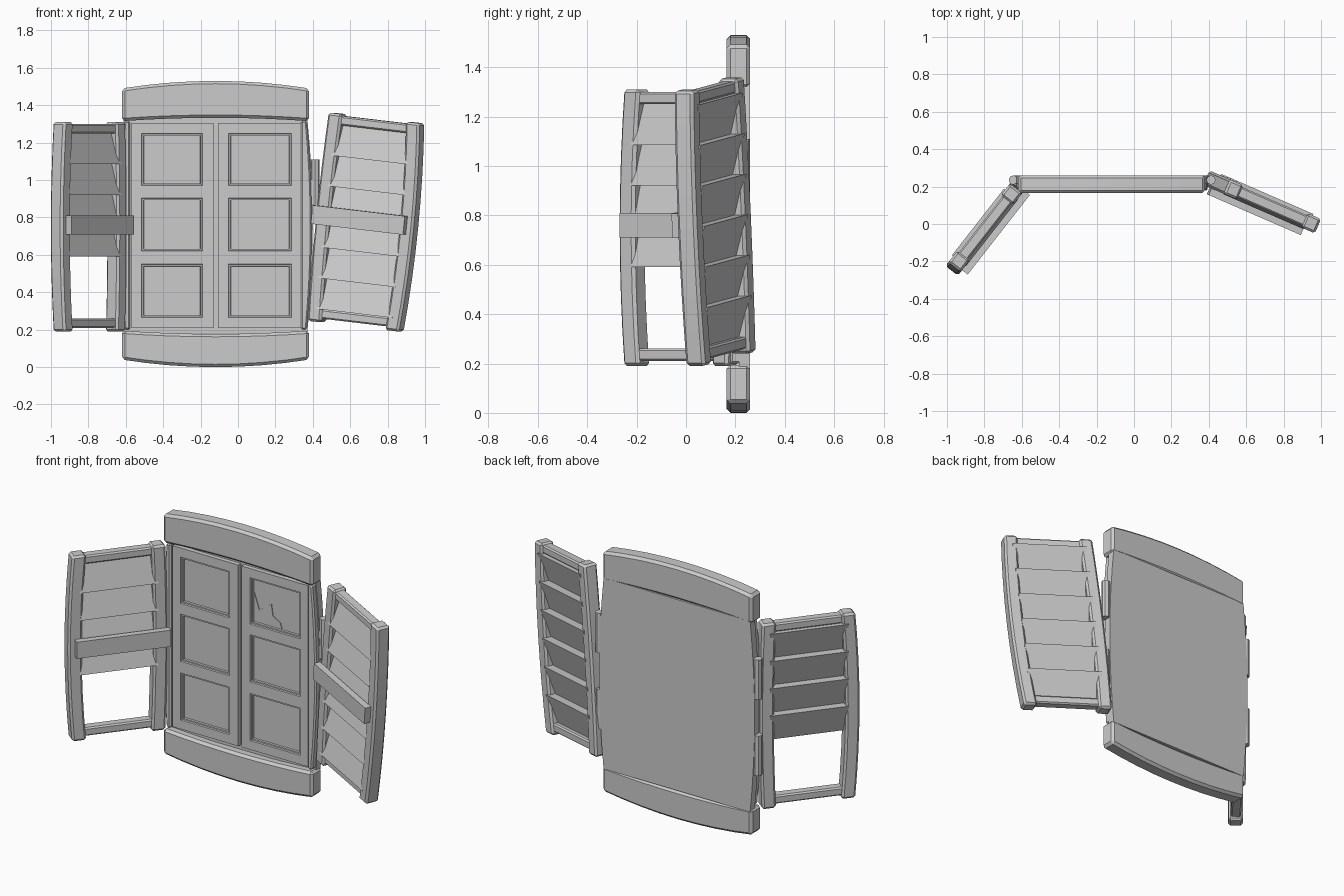
import bpy, bmesh
from math import radians
from mathutils import Matrix

cube = bpy.data.objects.get("Cube")
if cube:
    bpy.data.objects.remove(cube)

grey = bpy.data.materials.new("plain grey")
grey.use_nodes = True
grey.diffuse_color = (0.6, 0.6, 0.6, 1)
grey.node_tree.nodes["Principled BSDF"].inputs["Base Color"].default_value = (0.6, 0.6, 0.6, 1)


def finish(name, bm, bevel=0, place=Matrix()):
    mesh = bpy.data.meshes.new(name)
    bm.to_mesh(mesh)
    bm.free()
    mesh.materials.append(grey)
    ob = bpy.data.objects.new(name, mesh)
    bpy.context.collection.objects.link(ob)
    ob.matrix_world = place
    if bevel:
        mod = ob.modifiers.new("Bevel", "BEVEL")
        mod.width = bevel
        mod.segments = 1
        mod.limit_method = "ANGLE"
        mod.angle_limit = radians(35)
    return ob


def prism(name, points, start, end, axis="y", bevel=0, place=Matrix()):
    """Extrude an outline: (x, z) along y, or (y, z) along x."""
    bm = bmesh.new()
    put = (lambda p, d: (p[0], d, p[1])) if axis == "y" else (lambda p, d: (d, p[0], p[1]))
    a = [bm.verts.new(put(p, start)) for p in points]
    b = [bm.verts.new(put(p, end)) for p in points]
    bm.faces.new(a)
    bm.faces.new(b[::-1])
    for i in range(len(a)):
        j = (i + 1) % len(a)
        bm.faces.new((a[i], b[i], b[j], a[j]))
    bmesh.ops.recalc_face_normals(bm, faces=bm.faces)
    return finish(name, bm, bevel, place)


def box(name, x0, x1, y0, y1, z0, z1, bevel=0, place=Matrix()):
    return prism(name, [(x0, z0), (x1, z0), (x1, z1), (x0, z1)], y0, y1, "y", bevel, place)


def arc(a, b, rise, n=8):
    """Pairs (t, bulge) running from a to b."""
    return [(a + (b - a) * i / n, rise * (1 - (2 * i / n - 1) ** 2)) for i in range(n + 1)]


# Window frame
MID, BACK = -0.12, 0.26


def cap(name, inner, outer, sign):
    low = [(x, inner + sign * d) for x, d in arc(-0.62, 0.38, 0.018)]
    high = [(x, outer + sign * d) for x, d in arc(0.38, -0.62, 0.04)]
    prism(name, low + high, 0.165, BACK, bevel=0.015)


cap("lintel", 1.315, 1.49, 1)
cap("sill", 0.195, 0.04, -1)

right = [(0.37 + d, z) for z, d in arc(0.18, 1.335, 0.03)]
left = [(-0.61 - d, z) for z, d in arc(1.335, 0.18, 0.03)]
prism("back_panel", right + left, 0.215, BACK - 0.001)
for side, name in ((-1, "right_jamb"), (1, "left_jamb")):
    outer = [(MID + side * (0.487 + d), z) for z, d in arc(0.2, 1.315, 0.027)]
    inside = [(MID + side * 0.458, 1.315), (MID + side * 0.458, 0.2)]
    prism(name, outer + inside, 0.18, BACK - 0.003, bevel=0.008)


# Sashes with sunken panes
def sash(name, xs):
    bm = bmesh.new()
    zs = [0.21, 0.265, 0.55, 0.62, 0.905, 0.97, 1.25, 1.305]
    grid = [[bm.verts.new((x, 0.188, z)) for x in xs] for z in zs]
    panes = []
    for j in range(len(zs) - 1):
        for i in range(len(xs) - 1):
            f = bm.faces.new((grid[j][i], grid[j][i + 1], grid[j + 1][i + 1], grid[j + 1][i]))
            if i == 1 and j % 2:
                panes.append(f)
    rim = [e for e in bm.edges if e.is_boundary]
    new = bmesh.ops.extrude_edge_only(bm, edges=rim)["geom"]
    for v in new:
        if isinstance(v, bmesh.types.BMVert):
            v.co.y = 0.22
    bmesh.ops.inset_individual(bm, faces=panes, thickness=0.004, depth=-0.008)
    bmesh.ops.inset_individual(bm, faces=panes, thickness=0.011, depth=0)
    bmesh.ops.inset_individual(bm, faces=panes, thickness=0.002, depth=-0.012)
    finish(name, bm)


sash("right_sash", [-0.57, -0.515, -0.19, -0.13])
sash("left_sash", [-0.108, -0.05, 0.285, 0.34])

# Broken glass shards lying on the panes
shards = {
    "upper_shard": [(-0.035, 1.16), (0.0, 1.06), (0.08, 1.12), (0.09, 1.05), (0.14, 1.02),
                    (0.15, 0.985), (-0.035, 0.985)],
    "middle_shard": [(0.08, 0.89), (0.1, 0.74), (0.18, 0.77), (0.21, 0.71), (0.268, 0.68),
                     (0.268, 0.89)],
    "right_shard": [(-0.37, 0.89), (-0.375, 0.81), (-0.31, 0.8), (-0.27, 0.745),
                    (-0.207, 0.74), (-0.207, 0.89)],
}
for name, outline in shards.items():
    prism(name, outline, 0.204, 0.209)


# Louvred shutters, built around their own centre
def shutter(side, place, slats):
    hinge = -1 if side == "left" else 1
    for s in (-1, 1):
        bow = 0.012 if s == hinge else 0.025
        out = [(s * (0.267 + d), z) for z, d in arc(-0.56, 0.56, bow)]
        inn = [(s * (0.187 + d), z) for z, d in arc(0.56, -0.56, bow)]
        kind = "inner" if s == hinge else "outer"
        prism(f"{side}_{kind}_post", out + inn, -0.042, 0.042, bevel=0.012, place=place)
    for z, kind in ((0.525, "top"), (-0.515, "bottom")):
        box(f"{side}_{kind}_rail", -0.21, 0.21, -0.03, 0.03, z - 0.025, z + 0.025, 0.008, place)
    for i in range(slats):
        top = 0.5 - i * 0.165
        low = top - 0.165
        section = [(0.0, top), (0.05, top), (0.0, low), (-0.045, low)]
        prism(f"{side}_slat_{i + 1}", section, -0.225, 0.225, "x", place=place)
    shift = 0.015 * hinge
    box(f"{side}_crossbar", shift - 0.27, shift + 0.27, -0.08, -0.042, -0.04, 0.06, 0, place)


shutter("right", Matrix.Translation((-0.795, -0.02, 0.75)) @ Matrix.Rotation(radians(52), 4, "Z"), 4)
shutter("left", Matrix.Translation((0.685, 0.118, 0.775)) @ Matrix.Rotation(radians(-23.5), 4, "Z")
        @ Matrix.Rotation(radians(6.2), 4, "Y"), 6)

# Hinges
for x, side in ((-0.645, "right"), (0.412, "left")):
    for z, kind in ((0.53, "lower"), (0.99, "upper")):
        bm = bmesh.new()
        bmesh.ops.create_cone(bm, cap_ends=True, segments=8, radius1=0.025, radius2=0.025, depth=0.24,
                              matrix=Matrix.Translation((x, 0.235, z)))
        finish(f"{side}_{kind}_hinge_pin", bm)
        leaf = 0.05 if side == "right" else -0.05
        box(f"{side}_{kind}_hinge_leaf", min(x, x + leaf), max(x, x + leaf), 0.225, 0.25,
            z - 0.11, z + 0.11)
